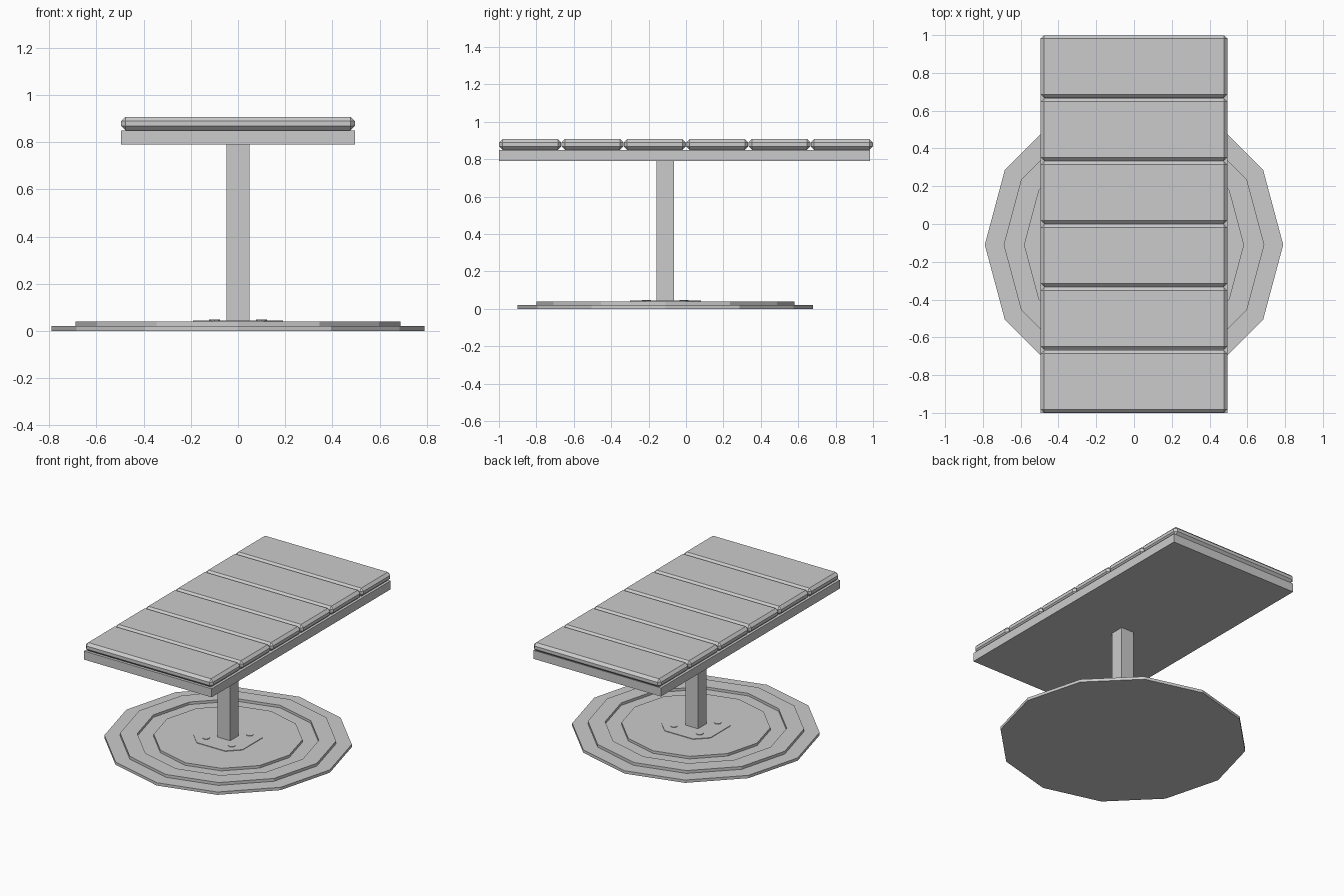
import bpy, bmesh
from math import cos, sin, pi

if "Cube" in bpy.data.objects:
    bpy.data.objects.remove(bpy.data.objects["Cube"], do_unlink=True)

CENTRE_Y = -0.11   # centre line of the pedestal
GREY = (0.6, 0.6, 0.6, 1.0)

grey = bpy.data.materials.new("plain_grey")
grey.use_nodes = True
grey.diffuse_color = GREY
grey.node_tree.nodes["Principled BSDF"].inputs["Base Color"].default_value = GREY


def finish(name, bm):
    """Turn a bmesh into a flat-shaded object."""
    bmesh.ops.recalc_face_normals(bm, faces=bm.faces)
    mesh = bpy.data.meshes.new(name)
    bm.to_mesh(mesh)
    bm.free()
    mesh.materials.append(grey)
    obj = bpy.data.objects.new(name, mesh)
    bpy.context.collection.objects.link(obj)
    return obj


def box(name, x, y, z, bevel=0):
    """Box from (min, max) ranges, with optional chamfered edges."""
    bm = bmesh.new()
    bmesh.ops.create_cube(bm, size=1)
    for v in bm.verts:
        v.co = [(r[0] + r[1]) / 2 + c * (r[1] - r[0]) for r, c in zip((x, y, z), v.co)]
    if bevel:
        bmesh.ops.bevel(bm, geom=bm.edges[:], offset=bevel, segments=1, affect='EDGES')
    return finish(name, bm)


def prism(name, outline, z0, z1):
    """Extrude a flat outline between two heights."""
    bm = bmesh.new()
    face = bm.faces.new([bm.verts.new((x, y, z0)) for x, y in outline])
    top = bmesh.ops.extrude_face_region(bm, geom=[face])["geom"]
    for v in top:
        if isinstance(v, bmesh.types.BMVert):
            v.co.z = z1
    return finish(name, bm)


def polygon(radius, sides, cx=0, cy=CENTRE_Y):
    return [(cx + radius * cos(2 * pi * i / sides), cy + radius * sin(2 * pi * i / sides))
            for i in range(sides)]


def lathe(name, profile, sides):
    """Stack rings of (radius, height) and cap both ends."""
    bm = bmesh.new()
    rings = [[bm.verts.new((x, y, z)) for x, y in polygon(r, sides)] for r, z in profile]
    for a, b in zip(rings, rings[1:]):
        for i in range(sides):
            j = (i + 1) % sides
            bm.faces.new((a[i], a[j], b[j], b[i]))
    bm.faces.new(rings[0])
    bm.faces.new(rings[-1])
    return finish(name, bm)


# Stepped twelve-sided foot with a ring groove
lathe("base", [(0.79, 0), (0.79, 0.02), (0.69, 0.02), (0.69, 0.04),
               (0.58, 0.04), (0.58, 0.022), (0.475, 0.022), (0.475, 0.04)], 12)

# Mounting plate with clipped corners
h, c = 0.19, 0.11
plate = [(h, -c), (h, c), (c, h), (-c, h), (-h, c), (-h, -c), (-c, -h), (c, -h)]
prism("mounting_plate", [(x, y + CENTRE_Y) for x, y in plate], 0.035, 0.044)

# Bolts at the four corners of the plate
for sx in (-1, 1):
    for sy in (-1, 1):
        prism("bolt", polygon(0.024, 8, sx * 0.1, CENTRE_Y + sy * 0.1), 0.04, 0.048)

# Square post
box("post", (-0.049, 0.049), (CENTRE_Y - 0.047, CENTRE_Y + 0.047), (0.04, 0.80))

# Table top support board
box("support_board", (-0.495, 0.495), (-1, 0.985), (0.79, 0.85))

# Six chamfered slats across the top
pitch = 2 / 6
for i in range(6):
    y0 = -1 + i * pitch
    box("slat", (-0.495, 0.495), (y0 + 0.001, y0 + pitch - 0.001), (0.85, 0.908), 0.018)
